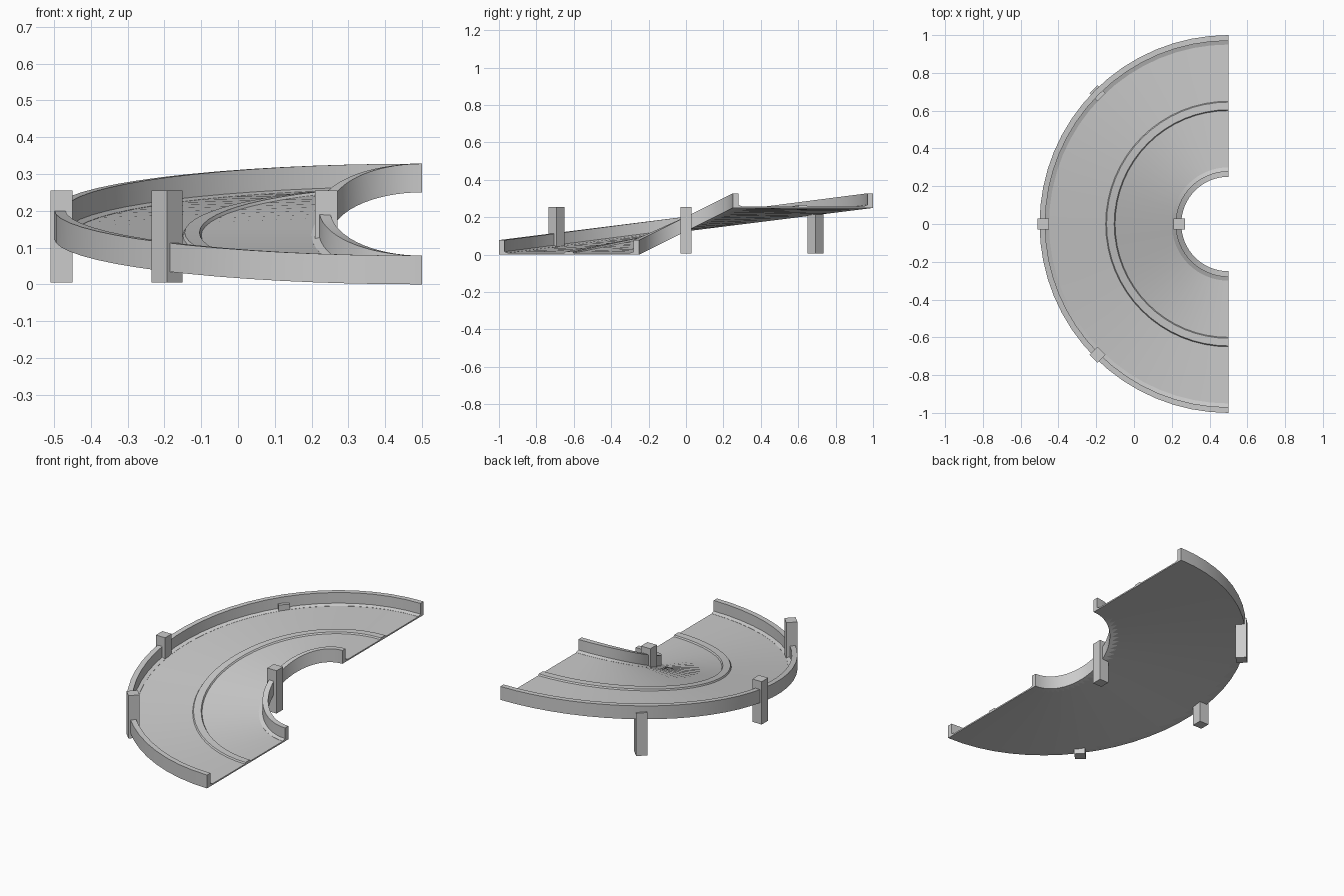
import bpy, bmesh
from math import sin, cos, pi, radians

if "Cube" in bpy.data.objects:
    bpy.data.objects.remove(bpy.data.objects["Cube"])

CX = 0.5        # centre of the half ring
RISE = 0.25     # height gained over the half turn
SEGS = 32


def sweep(name, profile):
    """Sweep a closed (radius, height) profile along the rising half ring."""
    bm = bmesh.new()
    rings = []
    for i in range(SEGS + 1):
        a = 1.5 * pi - pi * i / SEGS
        base = RISE / 2 * (1 + sin(a))
        rings.append([bm.verts.new((CX + r * cos(a), r * sin(a), base + z))
                      for r, z in profile])
    n = len(profile)
    for a, b in zip(rings, rings[1:]):
        for j in range(n):
            k = (j + 1) % n
            bm.faces.new((a[j], a[k], b[k], b[j]))
    bm.faces.new(rings[0])
    bm.faces.new(rings[-1])
    bmesh.ops.recalc_face_normals(bm, faces=bm.faces)
    return finish(name, bm, smooth=True)


def finish(name, bm, smooth=False):
    mesh = bpy.data.meshes.new(name)
    bm.to_mesh(mesh)
    bm.free()
    ob = bpy.data.objects.new(name, mesh)
    bpy.context.collection.objects.link(ob)
    if smooth:
        bpy.ops.object.select_all(action='DESELECT')
        ob.select_set(True)
        bpy.context.view_layer.objects.active = ob
        bpy.ops.object.shade_smooth_by_angle(angle=radians(25))
    return ob


def post(name, radius, degrees):
    """Square support post turned to face the ring centre."""
    a = radians(degrees)
    bm = bmesh.new()
    bmesh.ops.create_cube(bm, size=1)
    bmesh.ops.scale(bm, vec=(0.06, 0.06, 0.25), verts=bm.verts)
    ob = finish(name, bm)
    ob.location = (CX + radius * cos(a), radius * sin(a), 0.13)
    ob.rotation_euler.z = a


# Curved road deck with a low raised band along the middle
sweep("road_deck", [(0.265, 0), (0.985, 0), (0.985, 0.008), (0.65, 0.008),
                    (0.645, 0.016), (0.605, 0.016), (0.60, 0.008), (0.265, 0.008)])

# Side walls, each with a small sloped curb at its foot
sweep("outer_wall", [(0.95, 0), (1.0, 0), (1.0, 0.078), (0.97, 0.078),
                     (0.97, 0.016), (0.95, 0.009)])
sweep("inner_wall", [(0.25, 0), (0.30, 0), (0.30, 0.009), (0.28, 0.016),
                     (0.28, 0.078), (0.25, 0.078)])

# Support posts
for label, r, deg in (("front_post", 0.98, 225), ("left_post", 0.98, 180),
                      ("back_post", 0.98, 135), ("inner_post", 0.26, 180)):
    post(label, r, deg)
